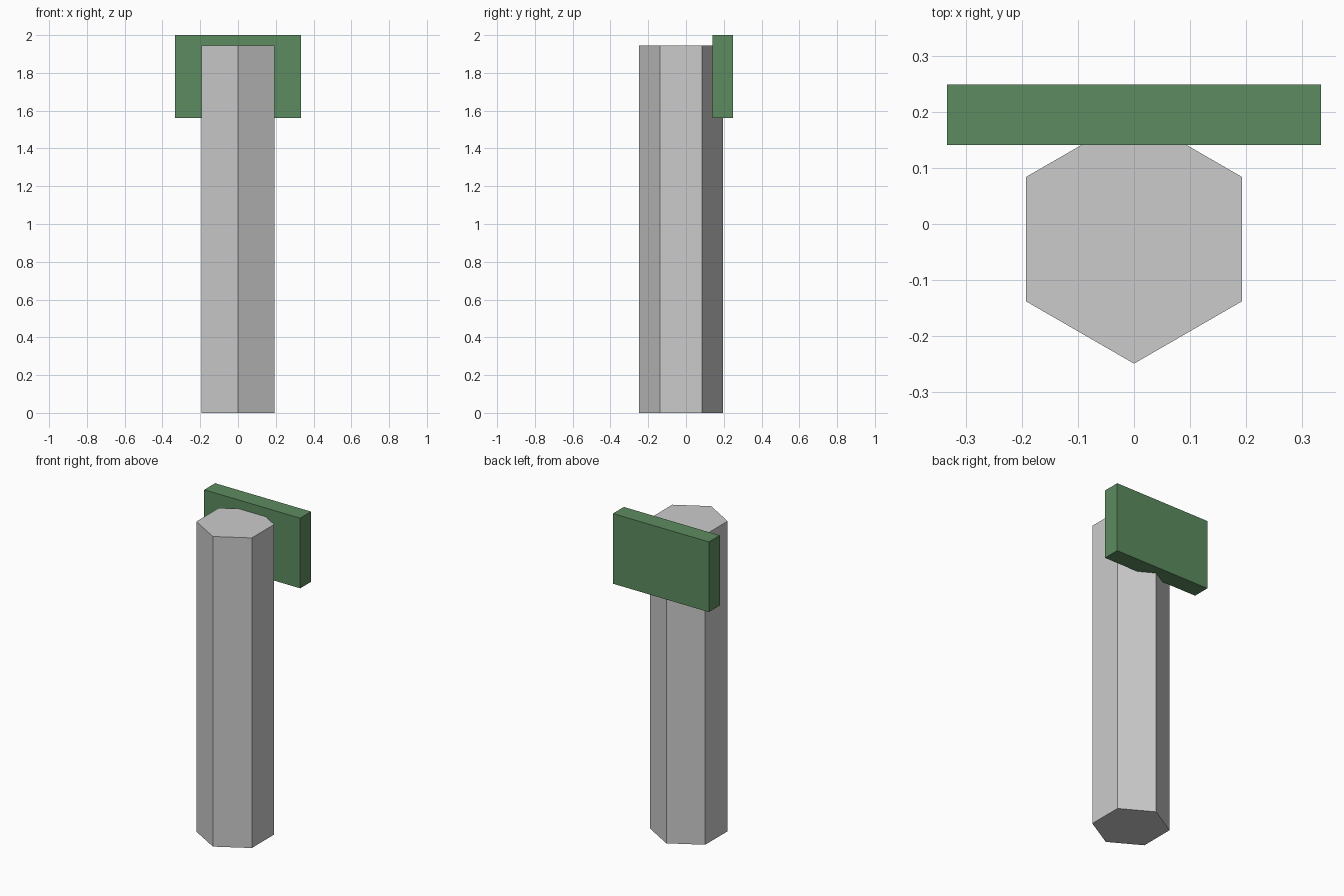
import bpy

if "Cube" in bpy.data.objects:
    bpy.data.objects.remove(bpy.data.objects["Cube"])

# Hexagonal post, one corner facing front and one buried in the plate
POST_HEIGHT = 1.945
bpy.ops.mesh.primitive_cylinder_add(vertices=6, radius=0.222, depth=POST_HEIGHT,
                                    location=(0, -0.027, POST_HEIGHT / 2))
bpy.context.object.name = "post"

# Sign plate on the back of the post
lo, hi = (-0.333, 0.141, 1.56), (0.333, 0.249, 2.0)
bpy.ops.mesh.primitive_cube_add(size=1, location=[(a + b) / 2 for a, b in zip(lo, hi)])
plate = bpy.context.object
plate.name = "sign_plate"
plate.scale = [b - a for a, b in zip(lo, hi)]
bpy.ops.object.transform_apply(location=False, rotation=False, scale=True)

green = bpy.data.materials.new("green_paint")
green.diffuse_color = (0.11, 0.26, 0.115, 1)
green.use_nodes = True
green.node_tree.nodes["Principled BSDF"].inputs["Base Color"].default_value = green.diffuse_color
plate.data.materials.append(green)
